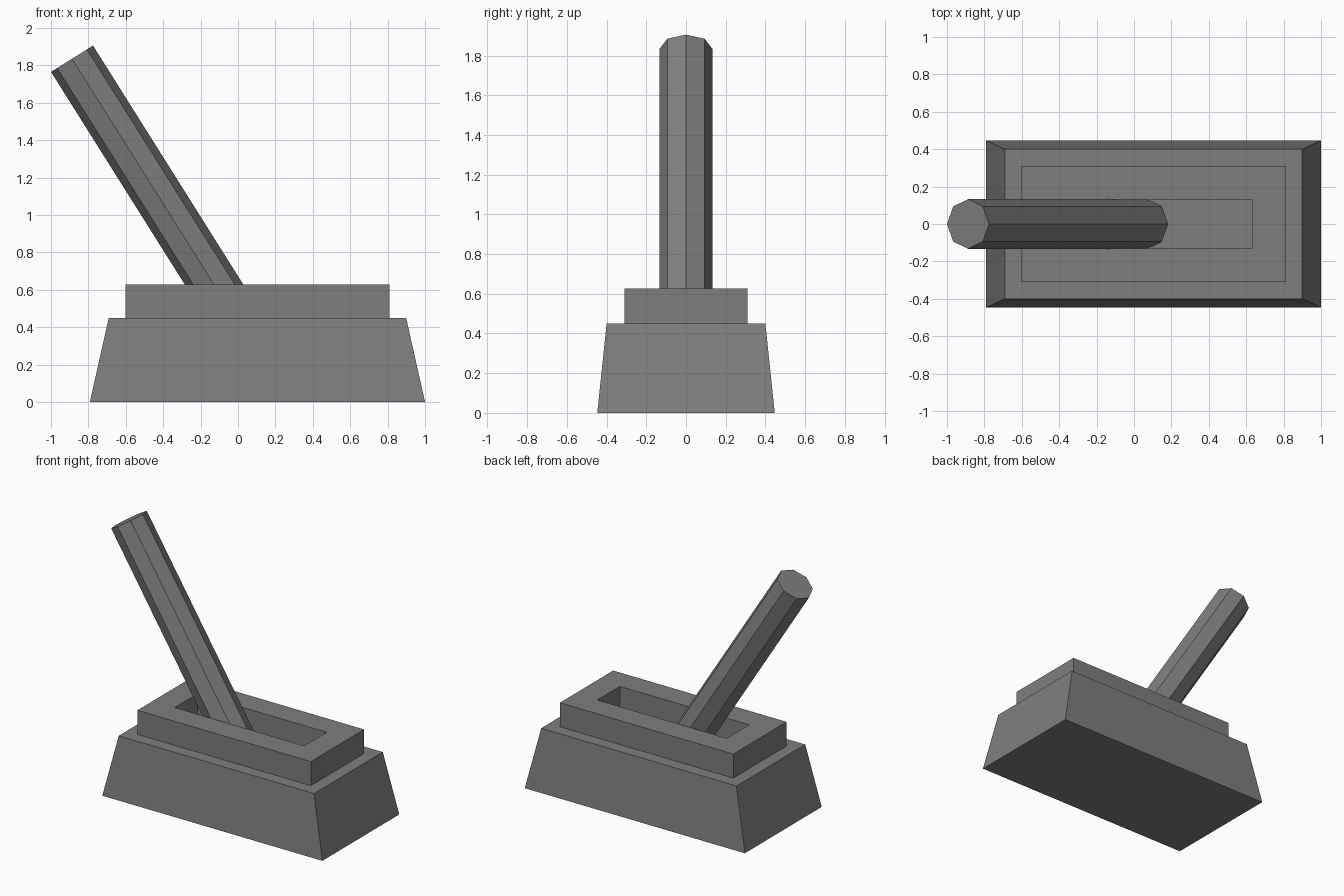
import bpy, bmesh
from mathutils import Vector, Matrix

if "Cube" in bpy.data.objects:
    bpy.data.objects.remove(bpy.data.objects["Cube"])

# Dark grey for the whole model
dark_grey = bpy.data.materials.new("dark_grey")
dark_grey.diffuse_color = (0.21, 0.21, 0.21, 1)
dark_grey.use_nodes = True
dark_grey.node_tree.nodes["Principled BSDF"].inputs["Base Color"].default_value = dark_grey.diffuse_color


def make_object(name, bm):
    mesh = bpy.data.meshes.new(name)
    bm.to_mesh(mesh)
    bm.free()
    mesh.materials.append(dark_grey)
    obj = bpy.data.objects.new(name, mesh)
    bpy.context.collection.objects.link(obj)
    return obj


def ring_stack(name, cx, rings):
    """Skin a list of (half_x, half_y, z) rectangles and cap both ends."""
    bm = bmesh.new()
    loops = [[bm.verts.new((cx + sx * hx, sy * hy, z))
              for sx, sy in ((-1, -1), (1, -1), (1, 1), (-1, 1))]
             for hx, hy, z in rings]
    for a, b in zip(loops, loops[1:]):
        for i in range(4):
            j = (i + 1) % 4
            bm.faces.new((a[i], a[j], b[j], b[i]))
    bm.faces.new(loops[0][::-1])
    bm.faces.new(loops[-1])
    return make_object(name, bm)


def octagonal_rod(name, start, end, radius):
    start, end = Vector(start), Vector(end)
    axis = end - start
    tilt = Vector((0, 0, 1)).rotation_difference(axis).to_matrix().to_4x4()
    bm = bmesh.new()
    bmesh.ops.create_cone(bm, cap_ends=True, segments=8, radius1=radius,
                          radius2=radius, depth=axis.length,
                          matrix=Matrix.Translation((start + end) / 2) @ tilt)
    return make_object(name, bm)


# Tapered base, stepped collar and recessed slot in one continuous skin
ring_stack("lever_base", 0.104, [
    (0.896, 0.447, 0.0),
    (0.795, 0.40, 0.45),
    (0.706, 0.31, 0.45),
    (0.706, 0.31, 0.627),
    (0.527, 0.131, 0.627),
    (0.527, 0.131, 0.33),
])

# Leaning handle reaching down into the slot
octagonal_rod("lever_handle", (0.07, 0, 0.313), (-0.8875, 0, 1.835), 0.1325)
